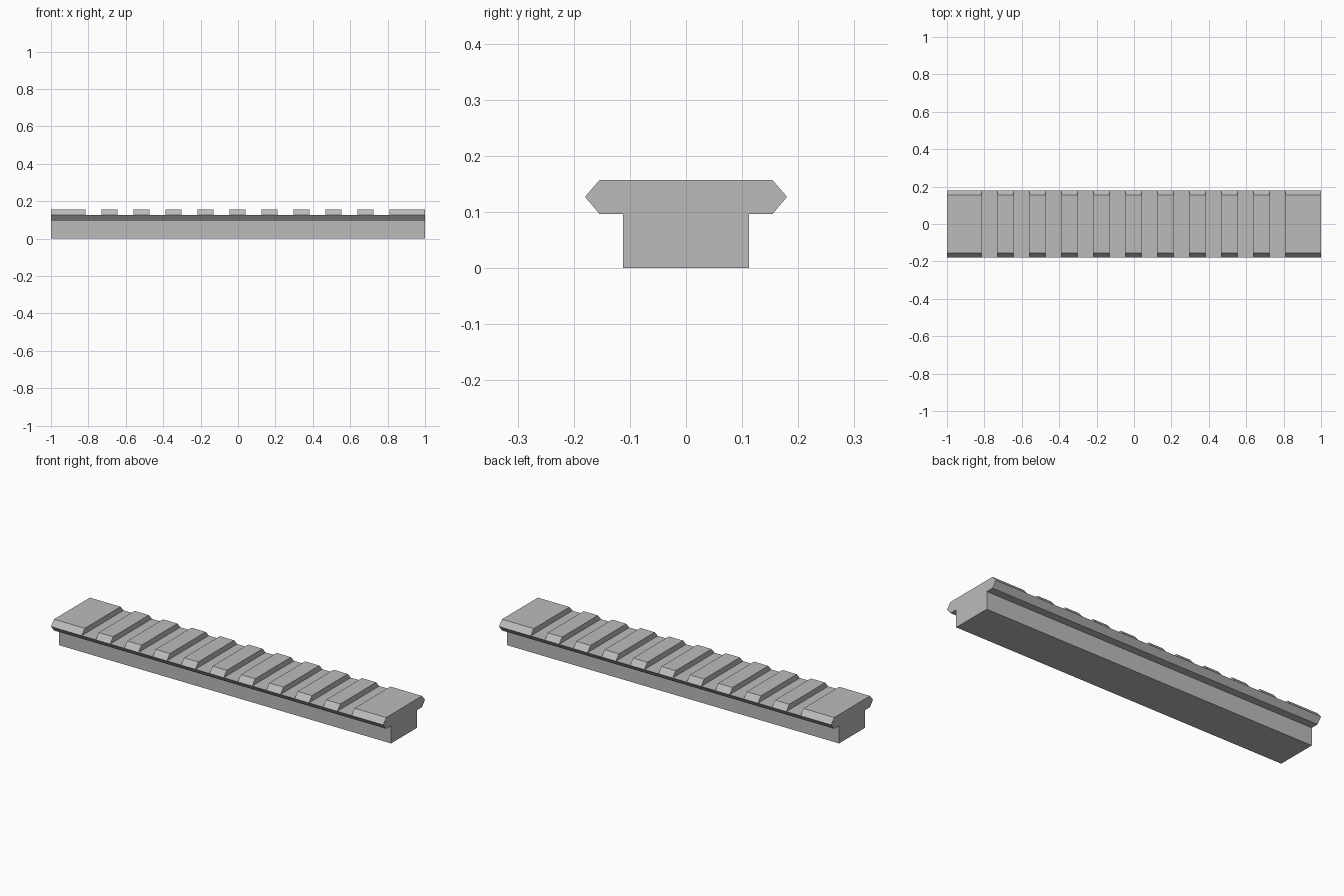
import bpy
import bmesh

cube = bpy.data.objects.get("Cube")
if cube:
    bpy.data.objects.remove(cube, do_unlink=True)

# Dimensions
HALF_LENGTH = 1.0
FLOOR_Z, TOP_Z = 0.127, 0.157      # slot floor and tooth top
WIDE_Y, TOP_Y = 0.18, 0.154        # half widths at the flange and tooth top
SLOTS, PITCH, SLOT_WIDTH, FIRST_SLOT = 10, 0.1805 * 0.9474, 0.085, -0.815

# Material
metal = bpy.data.materials.new("matte grey metal")
metal.use_nodes = True
GREY = (0.5, 0.5, 0.5, 1.0)
metal.diffuse_color = GREY
metal.node_tree.nodes["Principled BSDF"].inputs["Base Color"].default_value = GREY

# Stations along the rail: every slot start and end
stations = [-HALF_LENGTH]
for i in range(SLOTS):
    start = FIRST_SLOT + i * PITCH
    stations += [start, start + SLOT_WIDTH]
stations.append(HALF_LENGTH)

# Lower T-shaped cross-section, up to the slot floor
half = [(0.112, 0.0), (0.112, 0.096), (TOP_Y, 0.096), (WIDE_Y, FLOOR_Z)]
profile = half + [(-y, z) for y, z in reversed(half)]

bm = bmesh.new()
rings = [[bm.verts.new((x, y, z)) for y, z in profile] for x in stations]
n = len(profile)
top_strips = []
for a, b in zip(rings, rings[1:]):
    for j in range(n):
        k = (j + 1) % n
        face = bm.faces.new((a[j], a[k], b[k], b[j]))
        if j == len(half) - 1:
            top_strips.append(face)
bm.faces.new(rings[0])
bm.faces.new(rings[-1])

# Raised teeth: alternate top strips pulled up and narrowed
teeth = bmesh.ops.extrude_discrete_faces(bm, faces=top_strips[::2])["faces"]
for face in teeth:
    for v in face.verts:
        v.co.z = TOP_Z
        v.co.y *= TOP_Y / WIDE_Y

# Merge the coplanar strips of the plain sides into long faces
bmesh.ops.recalc_face_normals(bm, faces=bm.faces)
bmesh.ops.dissolve_limit(bm, angle_limit=0.01, verts=bm.verts, edges=bm.edges)

mesh = bpy.data.meshes.new("slotted_rail")
bm.to_mesh(mesh)
bm.free()
mesh.materials.append(metal)
rail = bpy.data.objects.new("slotted_rail", mesh)
bpy.context.collection.objects.link(rail)
